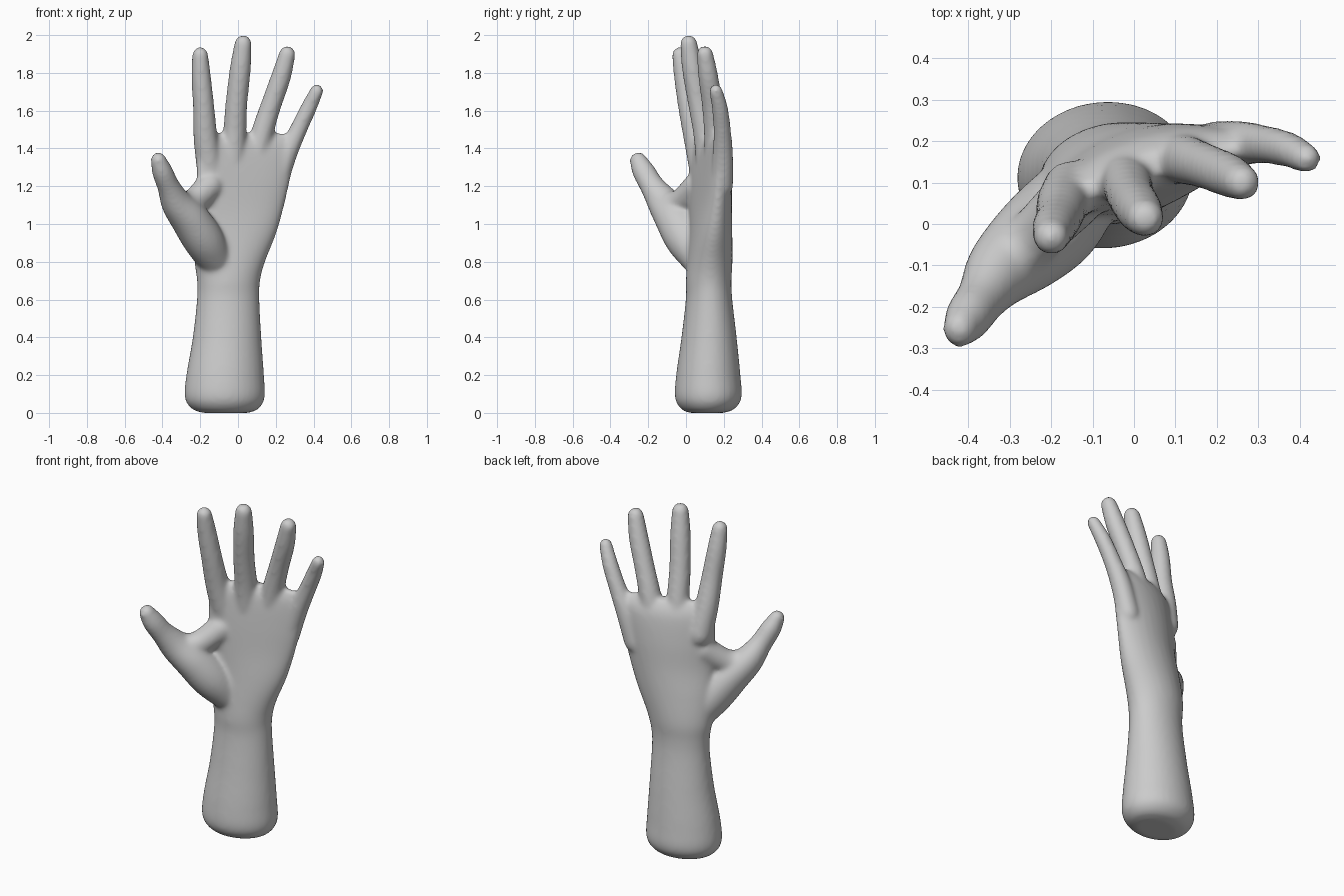
import bpy, bmesh, math
from mathutils import Vector

if "Cube" in bpy.data.objects:
    bpy.data.objects.remove(bpy.data.objects["Cube"])

SIDES = 32


def spline(pts, steps=6):
    """Catmull-Rom interpolation through tuples of any length."""
    pts = [Vector(p) for p in pts]
    ext = [2 * pts[0] - pts[1]] + pts + [2 * pts[-1] - pts[-2]]
    out = []
    for i in range(1, len(ext) - 2):
        a, b, c, d = ext[i - 1:i + 3]
        for s in range(steps):
            t = s / steps
            out.append(0.5 * (2 * b + (c - a) * t + (2 * a - 5 * b + 4 * c - d) * t * t
                              + (3 * b - a - 3 * c + d) * t ** 3))
    return out + [pts[-1]]


def skin(bm, rings):
    """Closed surface through a list of rings."""
    loops = [[bm.verts.new(p) for p in ring] for ring in rings]
    for a, b in zip(loops, loops[1:]):
        for i in range(SIDES):
            j = (i + 1) % SIDES
            bm.faces.new((a[i], a[j], b[j], b[i]))
    bm.faces.new(loops[0][::-1])
    bm.faces.new(loops[-1])


def body(bm, sections):
    """Horizontal sections: z, centre x, centre y, half width, half depth, tilt, bow."""
    rings = []
    for z, cx, cy, w, d, tilt, bow in spline(sections):
        ring = []
        for i in range(SIDES):
            a = math.tau * i / SIDES
            u = w * math.cos(a)
            v = d * math.sin(a) + bow * (0.5 - math.cos(a) ** 2)
            c, s = math.cos(math.radians(tilt)), math.sin(math.radians(tilt))
            ring.append((cx + u * c - v * s, cy + u * s + v * c, z))
        rings.append(ring)
    skin(bm, rings)


def digit(bm, pts, deep=1.0):
    """Round tube through x, y, z, radius points with domed ends."""
    path = [(Vector(p[:3]), p[3]) for p in (tuple(q) for q in spline(pts))]
    n = len(path)
    rings = []

    def ring(centre, r, tan):
        side = Vector((0, 1, 0)).cross(tan).normalized()
        front = tan.cross(side).normalized()
        rings.append([centre + r * (side * math.cos(math.tau * i / SIDES)
                      + front * deep * math.sin(math.tau * i / SIDES)) for i in range(SIDES)])

    for k, (c, r) in enumerate(path):
        tan = (path[min(k + 1, n - 1)][0] - path[max(k - 1, 0)][0]).normalized()
        if k == 0:
            for a in (80, 55, 30):
                ring(c - tan * r * math.sin(math.radians(a)), r * math.cos(math.radians(a)), tan)
        ring(c, r, tan)
        if k == n - 1:
            for a in (20, 40, 60, 80):
                ring(c + tan * r * math.sin(math.radians(a)), r * math.cos(math.radians(a)), tan)
    skin(bm, rings)


bm = bmesh.new()

# forearm, wrist and palm
body(bm, [
    (0.000, -0.065, 0.110, 0.120, 0.090, 5, 0),
    (0.020, -0.068, 0.115, 0.175, 0.140, 5, 0),
    (0.080, -0.070, 0.118, 0.212, 0.176, 5, 0),
    (0.200, -0.068, 0.118, 0.206, 0.170, 5, 0),
    (0.400, -0.058, 0.122, 0.182, 0.146, 5, 0),
    (0.600, -0.052, 0.122, 0.166, 0.123, 5, 0),
    (0.700, -0.050, 0.120, 0.168, 0.120, 6, 0),
    (0.800, -0.044, 0.122, 0.188, 0.118, 8, 0.01),
    (0.950, -0.015, 0.125, 0.220, 0.106, 12, 0.02),
    (1.100, 0.010, 0.126, 0.240, 0.092, 16, 0.03),
    (1.250, 0.025, 0.128, 0.260, 0.082, 17, 0.035),
    (1.380, 0.040, 0.130, 0.270, 0.068, 17, 0.035),
    (1.440, 0.045, 0.128, 0.262, 0.052, 17, 0.035),
    (1.480, 0.040, 0.125, 0.225, 0.025, 17, 0.035),
])

# four fingers
fingers = [
    [(-0.150, 0.085, 1.30, 0.070), (-0.172, 0.050, 1.46, 0.064), (-0.182, 0.015, 1.62, 0.057),
     (-0.195, -0.012, 1.78, 0.052), (-0.200, -0.032, 1.895, 0.043)],
    [(-0.030, 0.125, 1.30, 0.070), (-0.018, 0.100, 1.48, 0.062), (-0.008, 0.068, 1.64, 0.058),
     (0.012, 0.035, 1.82, 0.056), (0.027, 0.014, 1.955, 0.046)],
    [(0.085, 0.165, 1.28, 0.065), (0.125, 0.155, 1.47, 0.060), (0.172, 0.140, 1.62, 0.055),
     (0.228, 0.118, 1.78, 0.053), (0.261, 0.100, 1.900, 0.044)],
    [(0.200, 0.190, 1.20, 0.060), (0.255, 0.195, 1.36, 0.055), (0.315, 0.192, 1.49, 0.047),
     (0.372, 0.180, 1.61, 0.043), (0.417, 0.158, 1.705, 0.036)],
]
for f in fingers:
    digit(bm, f)

# thumb
digit(bm, [(-0.125, 0.080, 0.82, 0.095), (-0.185, 0.010, 0.92, 0.108), (-0.252, -0.050, 1.02, 0.102),
           (-0.325, -0.115, 1.11, 0.082), (-0.368, -0.178, 1.20, 0.060),
           (-0.401, -0.225, 1.28, 0.055), (-0.421, -0.254, 1.338, 0.042)], 1.1)

# web between thumb and index finger
digit(bm, [(-0.300, -0.090, 1.10, 0.070), (-0.235, -0.025, 1.12, 0.068), (-0.150, 0.060, 1.20, 0.075)])

bmesh.ops.recalc_face_normals(bm, faces=bm.faces)
mesh = bpy.data.meshes.new("hand")
bm.to_mesh(mesh)
bm.free()
hand = bpy.data.objects.new("hand", mesh)
bpy.context.collection.objects.link(hand)

# fuse the parts into one smooth skin
remesh = hand.modifiers.new("fuse", 'REMESH')
remesh.mode = 'VOXEL'
remesh.voxel_size = 0.011
remesh.use_smooth_shade = True
soft = hand.modifiers.new("soften", 'SMOOTH')
soft.factor = 0.5
soft.iterations = 14

grey = bpy.data.materials.new("plain grey")
grey.diffuse_color = (0.6, 0.6, 0.6, 1)
grey.use_nodes = True
grey.node_tree.nodes["Principled BSDF"].inputs["Base Color"].default_value = grey.diffuse_color
mesh.materials.append(grey)
